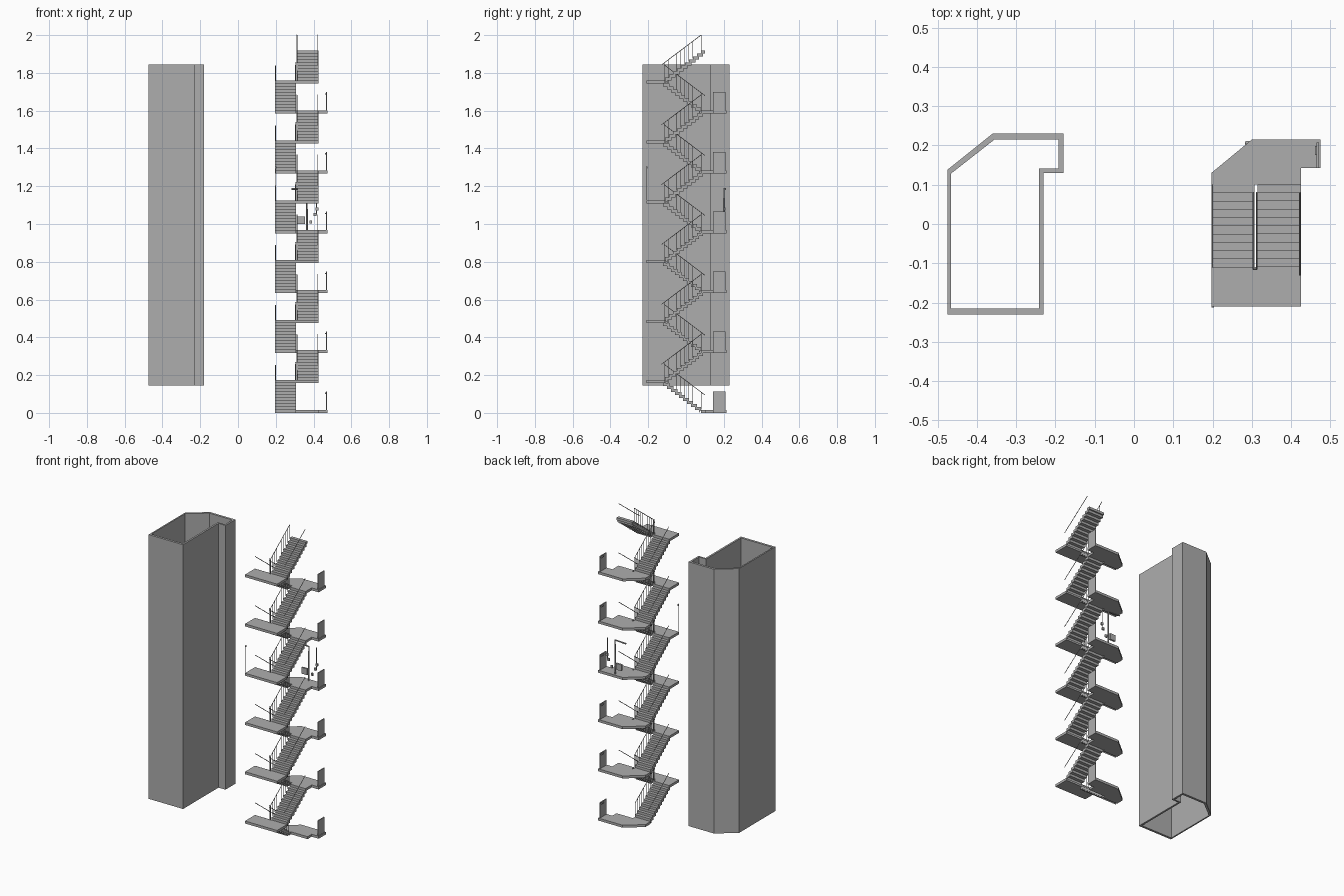
import bpy, bmesh
from mathutils import Vector

if "Cube" in bpy.data.objects:
    bpy.data.objects.remove(bpy.data.objects["Cube"])

grey = bpy.data.materials.new("concrete_grey")
grey.use_nodes = True
GREY = (0.42, 0.42, 0.42, 1)
grey.diffuse_color = GREY
grey.node_tree.nodes["Principled BSDF"].inputs["Base Color"].default_value = GREY


def link(name, mesh):
    mesh.materials.clear()
    mesh.materials.append(grey)
    ob = bpy.data.objects.new(name, mesh)
    bpy.context.collection.objects.link(ob)
    return ob


def prism(name, points, shift):
    """Extrude a closed 3D outline along a vector."""
    bm = bmesh.new()
    face = bm.faces.new([bm.verts.new(p) for p in points])
    ext = bmesh.ops.extrude_face_region(bm, geom=[face])["geom"]
    bmesh.ops.translate(bm, vec=Vector(shift),
                        verts=[v for v in ext if isinstance(v, bmesh.types.BMVert)])
    bmesh.ops.recalc_face_normals(bm, faces=bm.faces[:])
    mesh = bpy.data.meshes.new(name)
    bm.to_mesh(mesh)
    bm.free()
    return link(name, mesh)


def slab(name, outline, top, thick):
    return prism(name, [(x, y, top) for x, y in outline], (0, 0, -thick))


def box(name, x0, x1, y0, y1, z0, z1):
    return slab(name, [(x0, y0), (x1, y0), (x1, y1), (x0, y1)], z1, z1 - z0)


def bars(name, paths, radius):
    """Round bars along several paths, joined as one mesh."""
    cu = bpy.data.curves.new(name, "CURVE")
    cu.dimensions = "3D"
    cu.bevel_depth = radius
    cu.bevel_resolution = 1
    cu.use_fill_caps = True
    for path in paths:
        sp = cu.splines.new("POLY")
        sp.points.add(len(path) - 1)
        for pt, co in zip(sp.points, path):
            pt.co = (*co, 1)
    tmp = bpy.data.objects.new("temp", cu)
    bpy.context.collection.objects.link(tmp)
    dg = bpy.context.evaluated_depsgraph_get()
    mesh = bpy.data.meshes.new_from_object(tmp.evaluated_get(dg))
    bpy.data.objects.remove(tmp)
    return link(name, mesh)


# Hollow shaft, open at both ends
outer = [(-.475, -.23), (-.23, -.23), (-.23, .13), (-.18, .13),
         (-.18, .23), (-.36, .23), (-.475, .138)]
inner = [(-.466, -.215), (-.242, -.215), (-.242, .141), (-.192, .141),
         (-.192, .215), (-.355, .215), (-.466, .128)]
LOW, HIGH = .145, 1.845
bm = bmesh.new()
rings = [[bm.verts.new((x, y, z)) for x, y in loop]
         for loop, z in ((outer, LOW), (outer, HIGH), (inner, HIGH), (inner, LOW))]
for k in range(4):
    a, b = rings[k], rings[(k + 1) % 4]
    for i in range(len(a)):
        j = (i + 1) % len(a)
        bm.faces.new((a[i], a[j], b[j], b[i]))
bmesh.ops.recalc_face_normals(bm, faces=bm.faces[:])
shaft_mesh = bpy.data.meshes.new("shaft_walls")
bm.to_mesh(shaft_mesh)
bm.free()
link("shaft_walls", shaft_mesh)

# Staircase dimensions
FLOORS, STOREY, STEPS = 6, .317, 10
RISE, GOING, THICK = STOREY / 2 / STEPS, .021, .016
FRONT, BACK = -.11, .08
X0, XL, XR, X1 = .197, .307, .314, .425
floor_outline = [(X0, BACK), (XL, BACK), (XL, .1), (X1, .1), (X1, .142), (.475, .142),
                 (.475, .215), (.3, .215), (X0, .13)]


def flight(name, xa, xb, y, z, d, treads):
    """Folded stair slab, stepped above and below; d is the climb direction."""
    top = []
    for i in range(STEPS):
        top += [(y + d * i * GOING, z + i * RISE), (y + d * i * GOING, z + (i + 1) * RISE)]
    if treads == STEPS:
        top.append((y + d * treads * GOING, z + STEPS * RISE))
    under = [(p + d * .012, q - THICK) for p, q in top]
    if treads == STEPS:
        under[-1] = (top[-1][0], top[-1][1] - THICK)
    return prism(name, [(xa, p, q) for p, q in top + under[::-1]], (xb - xa, 0, 0))


def railing(name, x, wall_x, z, d):
    """Balustrade on the well side and a bare handrail on the outer side."""
    slope = RISE / GOING
    start = -.115 if d > 0 else BACK
    height = lambda y: z + .094 + slope * (y - start) * d
    ends = (-.115, BACK)
    bars(name + "_top_rail", [[(x, y, height(y)) for y in ends]], .002)
    posts = []
    for i in range(STEPS):
        y = ends[0] + (ends[1] - ends[0]) * i / (STEPS - 1)
        posts.append([(x, y, height(y) - .092), (x, y, height(y))])
    bars(name + "_balusters", posts, .0013)
    span = (-.13, BACK) if d > 0 else (FRONT, .1)
    bars(name + "_wall_handrail", [[(wall_x, y, height(y)) for y in span]], .002)


for n in range(FLOORS):
    z = THICK + n * STOREY
    mid = z + STOREY / 2
    slab(f"floor_landing_{n}", floor_outline, z, THICK)
    box(f"half_landing_{n}", X0, X1, -.21, FRONT, mid - THICK, mid)
    flight(f"lower_flight_{n}", X0, XL, BACK, z, -1, STEPS - 1)
    flight(f"upper_flight_{n}", XR, X1, FRONT, mid, 1, STEPS)
    railing(f"lower_railing_{n}", .304, X0 + .002, z, -1)
    railing(f"upper_railing_{n}", .312, X1 - .003, mid, 1)
    # Link between the two balustrades at the half landing
    bars(f"newel_link_{n}", [[(.304, -.115, mid), (.304, -.115, mid + .094),
                              (.312, -.115, mid + .094), (.312, -.115, mid)]], .002)
    # Door at the end of the alcove, with its closer
    box(f"door_{n}", .465, .471, .142, .208, z, z + .098)
    box(f"door_closer_{n}", .46, .465, .175, .198, z + .085, z + .091)

# Service fittings on the middle storey
base = THICK + 3 * STOREY
bars("service_pipe", [[(.365, .2, base), (.365, .2, 1.185), (.283, .207, 1.185)]], .005)
box("wall_cabinet", .315, .355, .195, .207, 1.0, 1.04)
bars("thin_conduit", [[(.415, .205, 1.05), (.415, .205, 1.19)]], .002)
for i, (x, z) in enumerate(((.385, 1.01), (.408, 1.05), (.418, 1.08))):
    box(f"switch_box_{i}", x - .007, x + .007, .2, .21, z - .008, z + .008)
bars("corner_conduit", [[(.2, -.208, 1.126), (.2, -.208, 1.3)]], .002)
box("corner_sensor", .197, .204, -.212, -.204, 1.294, 1.304)
